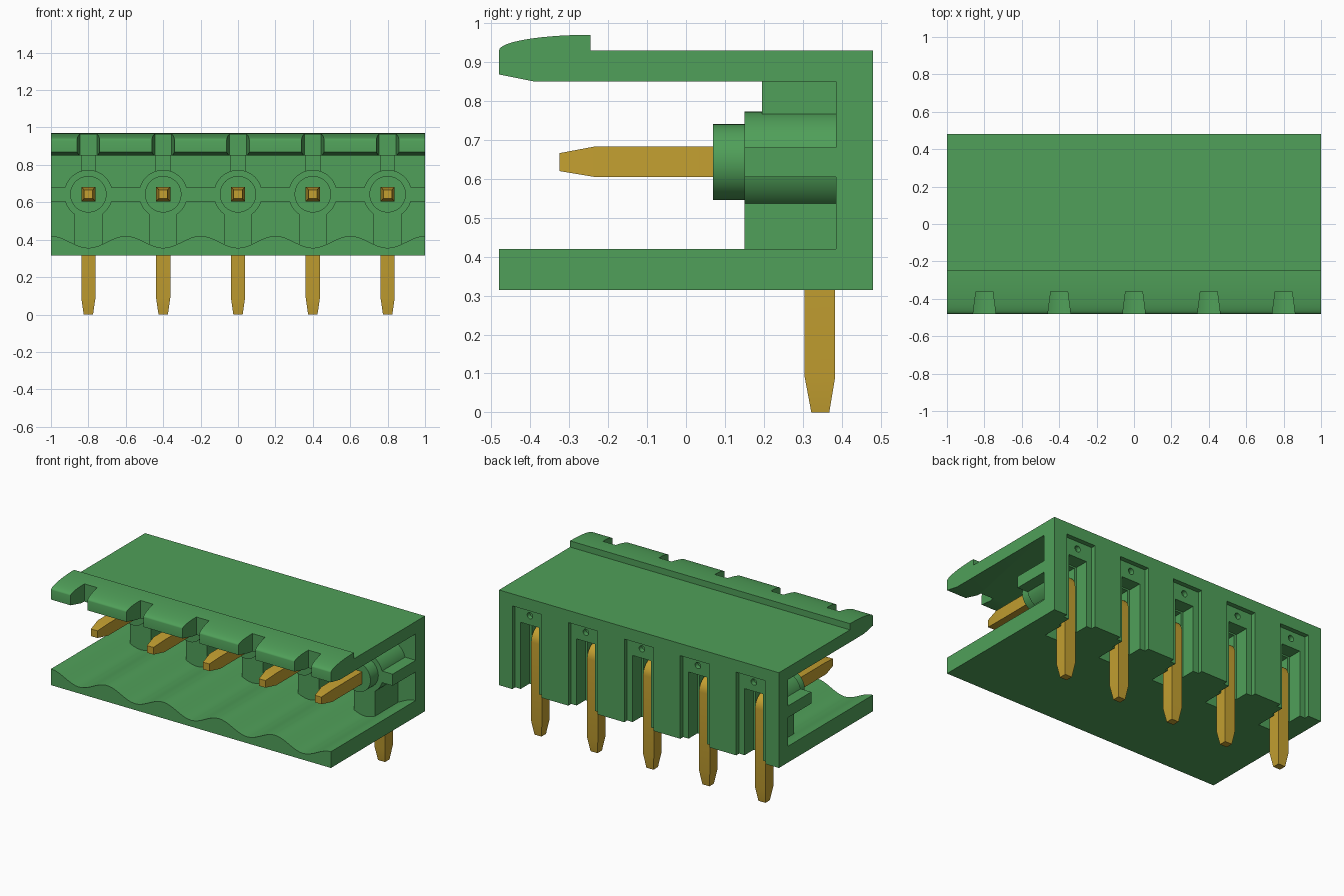
import bpy, bmesh
from math import sin, cos, pi, radians

old = bpy.data.objects.get("Cube")
if old:
    bpy.data.objects.remove(old, do_unlink=True)

POLES = [-0.8 + 0.4 * i for i in range(5)]
PIN_Z = 0.643


def material(name, rgb):
    m = bpy.data.materials.new(name)
    m.use_nodes = True
    m.diffuse_color = (*rgb, 1)
    m.node_tree.nodes["Principled BSDF"].inputs["Base Color"].default_value = (*rgb, 1)
    return m


GREEN = material("housing green", (0.08, 0.35, 0.10))
BRASS = material("pin brass", (0.55, 0.35, 0.03))


def finish(bm, name, mat):
    bmesh.ops.recalc_face_normals(bm, faces=bm.faces)
    mesh = bpy.data.meshes.new(name)
    bm.to_mesh(mesh)
    bm.free()
    mesh.materials.append(mat)
    obj = bpy.data.objects.new(name, mesh)
    bpy.context.collection.objects.link(obj)
    return obj


def prism(name, outline, axis, lo, hi, centres=(0,)):
    """Extrude an outline along an axis, repeated at each x centre."""
    place = {"x": lambda a, b, t: (t, a, b),
             "y": lambda a, b, t: (a, t, b),
             "z": lambda a, b, t: (a, b, t)}[axis]
    bm = bmesh.new()
    for cx in centres:
        rings = []
        for t in (lo, hi):
            pts = [place(a, b, t) for a, b in outline]
            rings.append([bm.verts.new((x + cx, y, z)) for x, y, z in pts])
        n = len(outline)
        bm.faces.new(rings[0])
        bm.faces.new(rings[1])
        for i in range(n):
            j = (i + 1) % n
            bm.faces.new((rings[0][i], rings[0][j], rings[1][j], rings[1][i]))
    return finish(bm, name, GREEN)


def rect(a0, a1, b0, b1):
    return [(a0, b0), (a1, b0), (a1, b1), (a0, b1)]


def circle(r, z, n=48):
    return [(r * cos(2 * pi * i / n), z + r * sin(2 * pi * i / n)) for i in range(n)]


def smooth(obj, angle=30):
    bpy.ops.object.select_all(action="DESELECT")
    obj.select_set(True)
    bpy.context.view_layer.objects.active = obj
    bpy.ops.object.shade_smooth_by_angle(angle=radians(angle))


def cut(obj, *cutters):
    bpy.context.view_layer.objects.active = obj
    for c in cutters:
        mod = obj.modifiers.new("cut", "BOOLEAN")
        mod.operation, mod.solver, mod.object = "DIFFERENCE", "EXACT", c
        bpy.ops.object.modifier_apply(modifier=mod.name)


# Back wall, roof and the raised rounded lip in one profile
lip = [(-0.245 - 0.235 * cos(pi / 2 * i / 14), 0.93 + 0.04 * sin(pi / 2 * i / 14))
       for i in range(15)]
shell_outline = [(0.48, 0.315), (0.48, 0.93), (-0.245, 0.93)] + lip[::-1] + [
    (-0.48, 0.868), (-0.39, 0.85), (0.385, 0.85), (0.385, 0.315)]
shell = prism("wall_and_roof", shell_outline, "x", -1, 1)

# Floor with a wavy upper surface, one trough per pole
wave = [(-1 + i / 40, 0.388 - 0.032 * cos(5 * pi * (-1 + i / 40))) for i in range(81)]
floor = prism("wavy_floor", [(1, 0.315), (-1, 0.315)] + wave, "y", -0.48, 0.385)

# Bosses around the pins, with their pedestals, ribs and linking bar
boss = prism("boss", circle(0.13, PIN_Z), "y", 0.15, 0.39, POLES)
collar = prism("collar", circle(0.0975, PIN_Z), "y", 0.07, 0.16, POLES)
pedestal = prism("pedestal", rect(-0.075, 0.075, 0.34, 0.6), "y", 0.15, 0.39, POLES)
rib = prism("upper_rib", rect(-0.04, 0.04, 0.75, 0.86), "y", 0.195, 0.39, POLES)
bar = prism("linking_bar", rect(-1, 1, 0.605, 0.68), "y", 0.15, 0.385)

# Cutters: lip notches, rear recesses, pin slots and small round holes
notch = prism("notch_cutter", [(-0.063, -0.5), (0.063, -0.5), (0.045, -0.36),
                               (-0.045, -0.36)], "z", 0.8, 1.05, POLES)
recess = prism("recess_cutter", rect(-0.105, 0.105, 0.25, 0.852), "y", 0.45, 0.55, POLES)
wide_slot = prism("wide_slot_cutter", rect(-0.066, 0.066, 0.25, 0.745), "y", 0.36, 0.5, POLES)
deep_slot = prism("deep_slot_cutter", rect(-0.05, 0.05, 0.25, 0.735), "y", 0.22, 0.42, POLES)
hole = prism("hole_cutter", circle(0.02, 0.805, 20), "y", 0.42, 0.5, POLES)

cut(shell, notch, recess, wide_slot, deep_slot, hole)
for part in (floor, boss, pedestal, bar):
    cut(part, wide_slot, deep_slot)
for c in (notch, recess, wide_slot, deep_slot, hole):
    bpy.data.objects.remove(c, do_unlink=True)
for part in (shell, floor, boss, collar):
    smooth(part)

# Bent square pins: each ring is (inner point, outer point, half width) in y and z
bend_y, bend_z, inner, outer = 0.3, 0.6, 0.005, 0.083
rings = [((-0.325, 0.62), (-0.325, 0.666), 0.023),
         ((-0.235, 0.605), (-0.235, 0.683), 0.038)]
for i in range(9):
    a = pi / 2 * (1 - i / 8)
    rings.append(((bend_y + inner * cos(a), bend_z + inner * sin(a)),
                  (bend_y + outer * cos(a), bend_z + outer * sin(a)), 0.038))
rings += [((0.305, 0.09), (0.383, 0.09), 0.038), ((0.322, 0), (0.368, 0), 0.025)]

for n, cx in enumerate(POLES, 1):
    bm = bmesh.new()
    loops = [[bm.verts.new((cx + s * w, *p)) for s, p in
              ((-1, lo), (1, lo), (1, hi), (-1, hi))] for lo, hi, w in rings]
    bm.faces.new(loops[0])
    bm.faces.new(loops[-1])
    for a, b in zip(loops, loops[1:]):
        for i in range(4):
            j = (i + 1) % 4
            bm.faces.new((a[i], a[j], b[j], b[i]))
    smooth(finish(bm, f"bent_pin_{n}", BRASS), 13)
